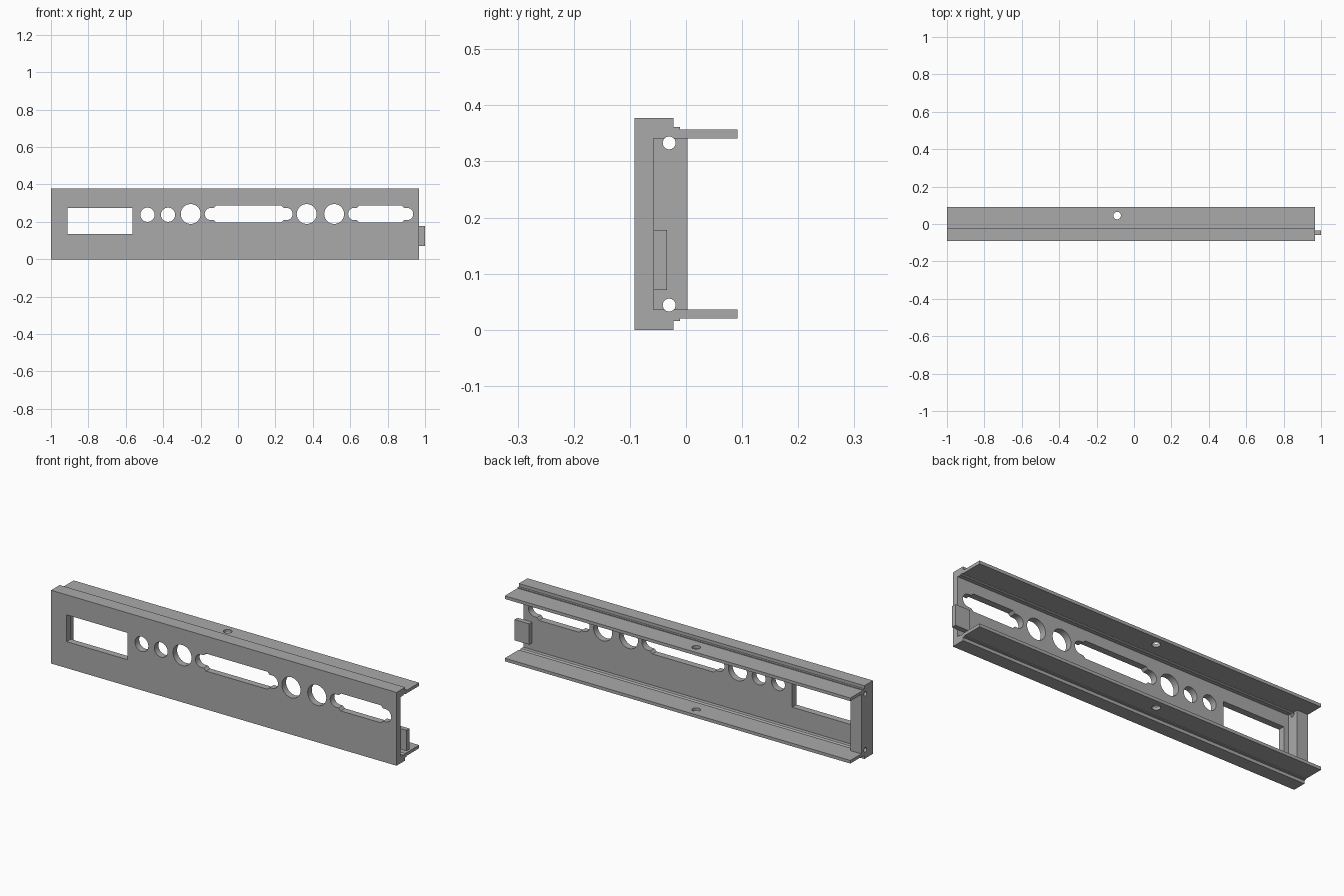
import bpy, bmesh
from math import pi, cos, sin
from mathutils import Vector

cube = bpy.data.objects.get("Cube")
if cube:
    bpy.data.objects.remove(cube)

LEFT, RIGHT, HEIGHT = -1.0, 0.967, 0.377
FRONT, INNER, BACK = -0.092, -0.058, 0.092

grey = bpy.data.materials.new("bare_metal_grey")
grey.use_nodes = True
grey.diffuse_color = (0.4, 0.4, 0.4, 1)
grey.node_tree.nodes["Principled BSDF"].inputs["Base Color"].default_value = (0.4, 0.4, 0.4, 1)


def prism(name, points, axis, start, end):
    """Extrude a flat outline along one axis; points use the other two axes in order."""
    def place(p):
        v = list(p)
        v.insert(axis, start)
        return v
    bm = bmesh.new()
    face = bm.faces.new([bm.verts.new(place(p)) for p in points])
    made = bmesh.ops.extrude_face_region(bm, geom=[face])["geom"]
    move = Vector((0, 0, 0))
    move[axis] = end - start
    bmesh.ops.translate(bm, vec=move, verts=[g for g in made if isinstance(g, bmesh.types.BMVert)])
    bmesh.ops.recalc_face_normals(bm, faces=bm.faces)
    mesh = bpy.data.meshes.new(name)
    bm.to_mesh(mesh)
    bm.free()
    mesh.materials.append(grey)
    obj = bpy.data.objects.new(name, mesh)
    bpy.context.collection.objects.link(obj)
    return obj


def rect(a0, a1, b0, b1):
    return [(a0, b0), (a1, b0), (a1, b1), (a0, b1)]


def circle(a, b, r, n=40):
    return [(a + r * cos(2 * pi * i / n), b + r * sin(2 * pi * i / n)) for i in range(n)]


def connector(x0, x1, z, inset, r=0.033, half=0.045, n=12):
    """Wide socket opening with a rounded screw ear at each end."""
    mid, w = (x0 + x1) / 2, (x1 - x0) / 2
    end = [(w - inset, half), (w - inset + 0.012, r)]
    end += [(w - r + r * sin(pi * i / n), r * cos(pi * i / n)) for i in range(n + 1)]
    end += [(w - inset + 0.012, -r), (w - inset, -half)]
    return [(mid + s * a, z + s * b) for s in (1, -1) for a, b in end]


# Channel section with stepped flanges, mirrored top to bottom
half = [(FRONT, HEIGHT), (-0.022, HEIGHT), (-0.022, 0.361), (-0.011, 0.361),
        (-0.011, 0.357), (BACK, 0.357), (BACK, 0.341), (INNER, 0.341)]
section = half + [(y, HEIGHT - z) for y, z in reversed(half)]
panel = prism("channel_panel", section, 0, LEFT, RIGHT)

# Closed end wall, sunk slightly into the channel
wall = prism("end_wall", rect(INNER - 0.01, 0.003, 0.03, HEIGHT - 0.03), 0, LEFT, LEFT + 0.062)

# Front openings
Z = 0.242
cutters = [prism("display_cutter", rect(-0.912, -0.564, 0.136, 0.274), 1, -0.2, 0)]
for x, z, r in [(-0.484, 0.238, 0.038), (-0.374, 0.238, 0.038), (-0.253, Z, 0.053),
                (0.367, Z, 0.053), (0.514, Z, 0.053)]:
    cutters.append(prism("round_cutter", circle(x, z, r), 1, -0.2, 0))
for x0, x1 in [(-0.178, 0.292), (0.589, 0.937)]:
    cutters.append(prism("connector_cutter", connector(x0, x1, Z, 0.06), 1, -0.2, 0))

# Lengthwise screw channels and the flange hole
for z in (0.044, HEIGHT - 0.044):
    cutters.append(prism("screw_cutter", circle(-0.03, z, 0.0115, 24), 0, -1.1, 1.1))
cutters.append(prism("flange_hole_cutter", circle(-0.09, 0.045, 0.02), 2, -0.1, 0.5))

for tool in [wall] + cutters:
    tool.hide_render = True
    mod = panel.modifiers.new(tool.name, "BOOLEAN")
    mod.operation = "UNION" if tool is wall else "DIFFERENCE"
    mod.solver = "EXACT"
    mod.object = tool

# Bake the cuts and drop the helpers
bpy.context.view_layer.update()
graph = bpy.context.evaluated_depsgraph_get()
baked = bpy.data.meshes.new_from_object(panel.evaluated_get(graph))
panel.modifiers.clear()
panel.data = baked
for tool in [wall] + cutters:
    bpy.data.objects.remove(tool)

# Locating tab behind the open end
tab = prism("locating_tab", rect(INNER, -0.034, 0.071, 0.178), 0, 0.917, 1.0)

for obj in (panel, tab):
    bpy.ops.object.select_all(action="DESELECT")
    obj.select_set(True)
    bpy.context.view_layer.objects.active = obj
    bpy.ops.object.shade_smooth_by_angle(angle=pi / 6)
